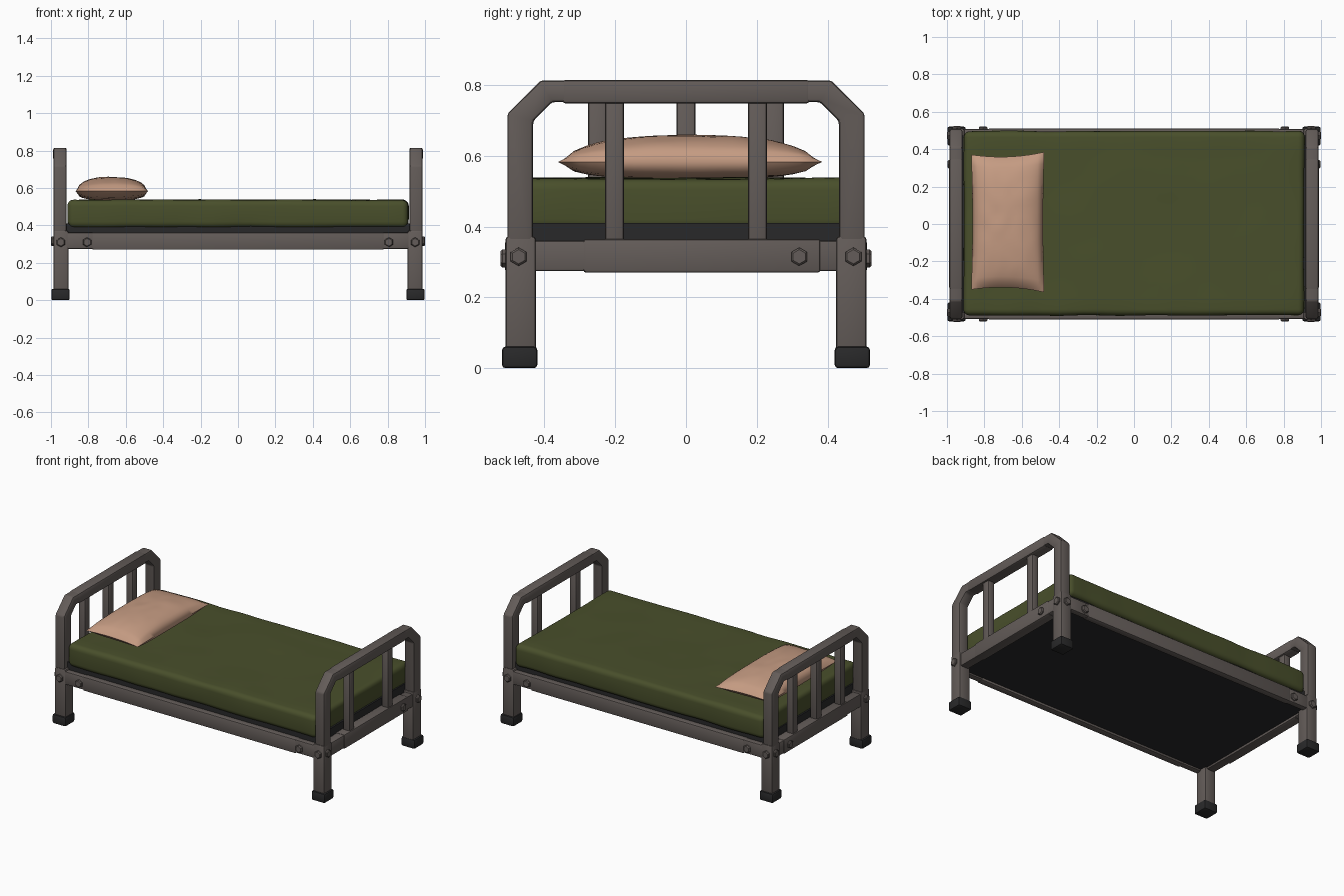
import bpy, bmesh, math
from mathutils import Vector, Matrix, noise

if "Cube" in bpy.data.objects:
    bpy.data.objects.remove(bpy.data.objects["Cube"])


def material(name, rgb):
    m = bpy.data.materials.new(name)
    m.diffuse_color = (*rgb, 1)
    m.use_nodes = True
    m.node_tree.nodes["Principled BSDF"].inputs["Base Color"].default_value = m.diffuse_color
    return m


METAL = material("worn grey metal", (0.127, 0.108, 0.100))
RUBBER = material("dark rubber", (0.022, 0.022, 0.023))
GREEN = material("olive blanket", (0.066, 0.078, 0.024))
LINEN = material("tan linen", (0.56, 0.33, 0.225))


def finish(name, bm, mat, angle=35):
    bmesh.ops.recalc_face_normals(bm, faces=bm.faces[:])
    me = bpy.data.meshes.new(name)
    bm.to_mesh(me)
    bm.free()
    me.materials.append(mat)
    ob = bpy.data.objects.new(name, me)
    bpy.context.collection.objects.link(ob)
    bpy.ops.object.select_all(action='DESELECT')
    ob.select_set(True)
    bpy.context.view_layer.objects.active = ob
    bpy.ops.object.shade_smooth_by_angle(angle=math.radians(angle))
    return ob


def cube(lo, hi):
    lo, hi = Vector(lo), Vector(hi)
    bm = bmesh.new()
    bmesh.ops.create_cube(bm, size=1)
    for v in bm.verts:
        v.co = (lo + hi) / 2 + v.co * (hi - lo)
    return bm


def box(name, a, b, mat, bevel=0.008):
    lo = [min(p, q) for p, q in zip(a, b)]
    hi = [max(p, q) for p, q in zip(a, b)]
    bm = cube(lo, hi)
    if bevel:
        bmesh.ops.bevel(bm, geom=bm.edges[:], offset=bevel, segments=2,
                        profile=0.5, affect='EDGES')
    return finish(name, bm, mat)


def bolt(name, pos, direction):
    # hexagonal head, outer face at pos
    d = Vector(direction)
    bm = bmesh.new()
    bmesh.ops.create_cone(bm, cap_ends=True, segments=6, radius1=0.026,
                          radius2=0.026, depth=0.03)
    rim = [e for e in bm.edges if all(v.co.z > 0 for v in e.verts)]
    bmesh.ops.bevel(bm, geom=rim, offset=0.005, segments=1, affect='EDGES')
    rot = d.to_track_quat('Z', 'Y').to_matrix().to_4x4()
    bmesh.ops.transform(bm, verts=bm.verts[:],
                        matrix=Matrix.Translation(Vector(pos) - d * 0.015) @ rot)
    finish(name, bm, METAL, 20)


# bent tube arch of each bed end: half outline, mirrored in y
half = [(0.505, 0.30), (0.505, 0.719), (0.411, 0.813), (-0.411, 0.813),
        (-0.505, 0.719), (-0.505, 0.30), (-0.432, 0.30), (-0.432, 0.698),
        (-0.379, 0.752), (0.379, 0.752), (0.432, 0.698), (0.432, 0.30)]

for s, end in ((-1, "head"), (1, "foot")):
    bm = bmesh.new()
    face = bm.faces.new([bm.verts.new((s * 0.952 - 0.034, y, z)) for y, z in half])
    ext = bmesh.ops.extrude_face_region(bm, geom=[face])
    bmesh.ops.translate(bm, vec=(0.068, 0, 0),
                        verts=[g for g in ext["geom"] if isinstance(g, bmesh.types.BMVert)])
    bmesh.ops.bevel(bm, geom=bm.edges[:], offset=0.009, segments=2,
                    profile=0.5, affect='EDGES')
    finish(end + "_arch", bm, METAL)
    # top sleeve, vertical bars and end rail
    box(end + "_top_sleeve", (s * 0.952 - 0.036, -0.35, 0.748),
        (s * 0.952 + 0.036, 0.35, 0.815), METAL, 0.01)
    for y in ((-0.25, 0, 0.25) if s < 0 else (-0.202, 0.202)):
        box(end + "_bar", (s * 0.952 - 0.025, y - 0.027, 0.34),
            (s * 0.952 + 0.025, y + 0.027, 0.77), METAL, 0.01)
    box(end + "_rail", (s * 0.918, -0.29, 0.27), (s * 0.984, 0.38, 0.365), METAL)
    box(end + "_rail_core", (s * 0.92, -0.44, 0.274), (s * 0.98, 0.44, 0.361), METAL)
    bolt(end + "_rail_bolt", (s * 0.996, 0.32, 0.315), (s, 0, 0))
    # legs, rubber feet and corner bolts
    for t in (-1, 1):
        box(end + "_leg", (s * 0.907, t * 0.424, 0.03), (s * 0.987, t * 0.51, 0.373),
            METAL, 0.01)
        box(end + "_foot_cap", (s * 0.9, t * 0.42, 0), (s * 0.998, t * 0.52, 0.061),
            RUBBER, 0.01)
        bolt(end + "_leg_end_bolt", (s * 1.0, t * 0.473, 0.315), (s, 0, 0))
        bolt(end + "_leg_side_bolt", (s * 0.947, t * 0.524, 0.31), (0, t, 0))

# side rails with corner brackets
for t, side in ((-1, "front"), (1, "back")):
    box(side + "_rail", (-0.78, t * 0.465, 0.27), (0.78, t * 0.511, 0.363), METAL)
    for s in (-1, 1):
        box(side + "_rail_bracket", (s * 0.77, t * 0.467, 0.274),
            (s * 0.92, t * 0.508, 0.361), METAL)
        bolt(side + "_rail_bolt", (s * 0.807, t * 0.522, 0.31), (0, t, 0))

# dark base under the mattress
box("mattress_base", (-0.918, -0.472, 0.285), (0.918, 0.472, 0.41), RUBBER, 0)

# mattress: gridded box, rounded edges and soft lumps
H, R = Vector((0.91, 0.492, 0.074)), 0.032
MID = Vector((0, 0.004, 0.462))
bm = cube(-H, H)
for axis in range(3):
    n = Vector([float(axis == i) for i in range(3)])
    steps = int(H[axis] * 2 / 0.07)
    inner = H[axis] - R
    cuts = [-inner + 2 * inner * i / steps for i in range(steps + 1)]
    for k in (0.35, 0.7):
        cuts += [inner + R * k, -inner - R * k]
    for c in cuts:
        bmesh.ops.bisect_plane(bm, geom=bm.verts[:] + bm.edges[:] + bm.faces[:],
                               plane_co=n * c, plane_no=n)
for v in bm.verts:
    core = Vector([max(-(h - R), min(h - R, c)) for c, h in zip(v.co, H)])
    d = (v.co - core).normalized()
    lump = noise.noise(v.co * 5) * 0.006
    v.co = core + d * (R + lump) + MID
finish("mattress", bm, GREEN, 60)

# pillow: two bulged sheets joined at a pinched seam
bm = bmesh.new()
N = 24
for top in (1, 0):
    grid = bmesh.ops.create_grid(bm, x_segments=N, y_segments=N, size=1)
    for v in grid["verts"]:
        u, w = v.co.x, v.co.y
        swell = max(0, (1 - abs(u) ** 2.4) * (1 - abs(w) ** 2.4))
        z = 0.076 * swell ** 0.5 if top else -0.05 * swell ** 0.35
        z += 0.005 * swell * noise.noise(Vector((u * 3, w * 4, top)))
        v.co = (-0.675 + 0.195 * u * (1 - 0.03 * (1 - w * w)),
                0.01 + 0.368 * w * (1 - 0.05 * (1 - u * u)) * (1 + 0.02 * u),
                0.583 + z)
bmesh.ops.remove_doubles(bm, verts=bm.verts[:], dist=0.0005)
finish("pillow", bm, LINEN, 60)
